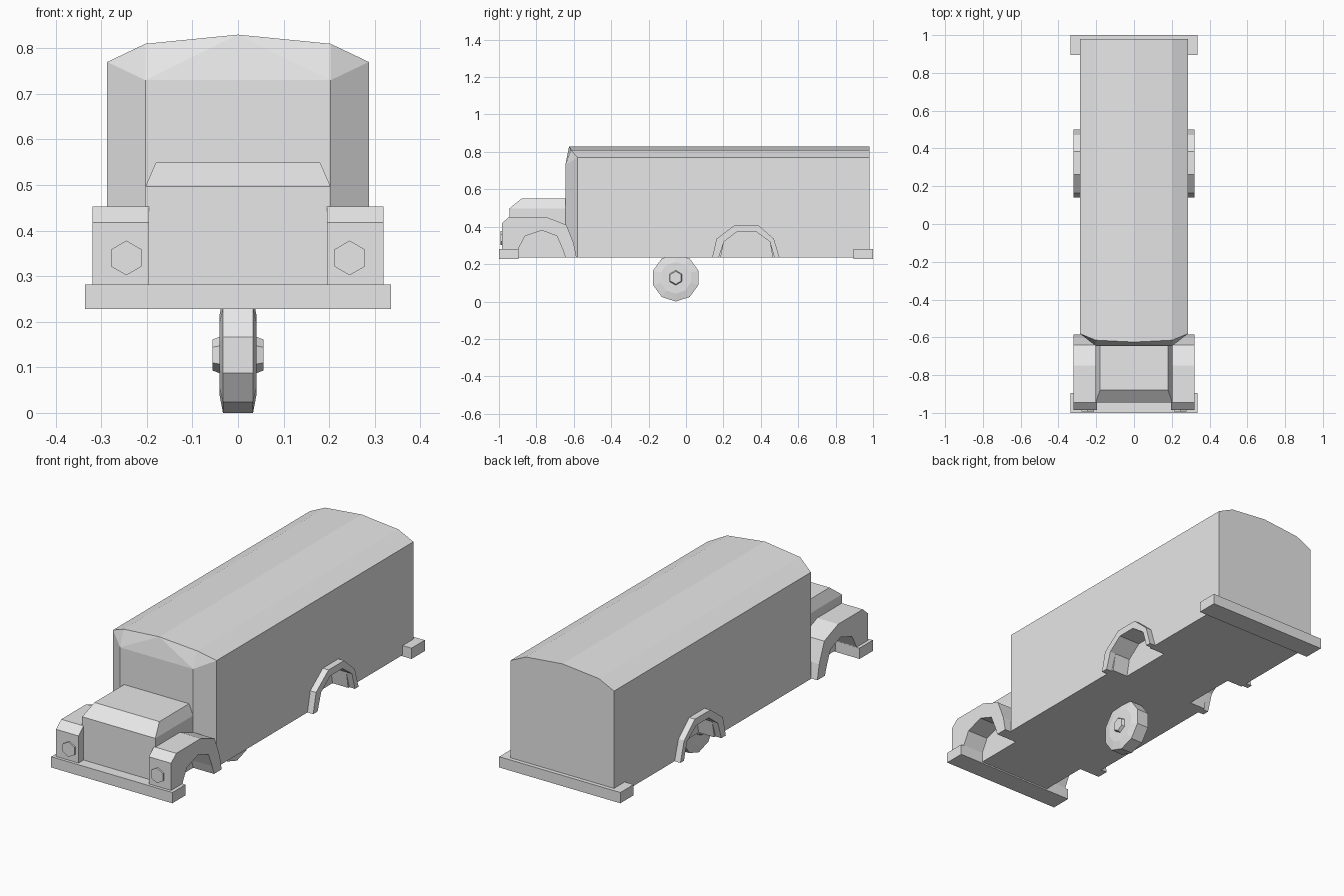
import bpy, bmesh, math
from mathutils import Matrix

cube = bpy.data.objects.get("Cube")
if cube:
    bpy.data.objects.remove(cube, do_unlink=True)

grey = bpy.data.materials.new("plain_grey")
grey.use_nodes = True
grey.diffuse_color = (0.8, 0.8, 0.8, 1)
grey.node_tree.nodes["Principled BSDF"].inputs["Base Color"].default_value = (0.8, 0.8, 0.8, 1)

FLOOR = 0.235


def finish(name, bm):
    bmesh.ops.recalc_face_normals(bm, faces=bm.faces)
    mesh = bpy.data.meshes.new(name)
    bm.to_mesh(mesh)
    bm.free()
    mesh.materials.append(grey)
    obj = bpy.data.objects.new(name, mesh)
    bpy.context.collection.objects.link(obj)
    return obj


def hull(name, half):
    """Convex solid from points on the +x half, mirrored."""
    bm = bmesh.new()
    points = set(half) | {(-x, y, z) for x, y, z in half}
    for p in sorted(points):
        bm.verts.new(p)
    bmesh.ops.convex_hull(bm, input=bm.verts)
    bmesh.ops.dissolve_limit(bm, angle_limit=0.01, verts=bm.verts, edges=bm.edges)
    return finish(name, bm)


def prism(name, outline, x0, x1):
    """Side outline (y, z) extruded across x."""
    bm = bmesh.new()
    face = bm.faces.new([bm.verts.new((x0, y, z)) for y, z in outline])
    new = bmesh.ops.extrude_face_region(bm, geom=[face])["geom"]
    bmesh.ops.translate(bm, vec=(x1 - x0, 0, 0),
                        verts=[v for v in new if isinstance(v, bmesh.types.BMVert)])
    return finish(name, bm)


def lathe(name, profile, sides, centre, turn):
    """Solid of revolution about x from (x, radius) rings."""
    bm = bmesh.new()
    rings = [[bm.verts.new((x, r * math.cos(turn + math.tau * i / sides),
                            r * math.sin(turn + math.tau * i / sides)))
              for i in range(sides)] for x, r in profile]
    for a, b in zip(rings, rings[1:]):
        for i in range(sides):
            j = (i + 1) % sides
            bm.faces.new((a[i], a[j], b[j], b[i]))
    bm.faces.new(rings[0])
    bm.faces.new(rings[-1])
    bmesh.ops.translate(bm, vec=centre, verts=bm.verts)
    return finish(name, bm)


# Long body with arched roof and angled front corners
back = 0.98
body = hull("body", [
    (0.287, back, FLOOR), (0.287, back, 0.77), (0.203, back, 0.81), (0, back, 0.83),
    (0.287, -0.58, FLOOR), (0.287, -0.58, 0.77),
    (0.203, -0.645, FLOOR), (0.203, -0.645, 0.73),
    (0.203, -0.615, 0.81), (0, -0.625, 0.83)])

# Hood with chamfered top
hull("hood", [
    (0.203, -0.945, FLOOR), (0.203, -0.945, 0.497), (0.18, -0.88, 0.55),
    (0.203, -0.62, FLOOR), (0.203, -0.62, 0.497), (0.18, -0.62, 0.55)])

# Bumpers
for name, y0, y1 in (("front_bumper", -1, -0.895), ("rear_bumper", 0.895, 1)):
    prism(name, [(y0, 0.228), (y1, 0.228), (y1, 0.282), (y0, 0.282)], -0.336, 0.336)

# Fender outlines and wheel openings
front_outer = [(-0.985, FLOOR), (-0.985, 0.418), (-0.945, 0.453), (-0.75, 0.453),
               (-0.64, 0.41), (-0.6, 0.31), (-0.585, FLOOR)]
front_arch = [(-0.645, FLOOR), (-0.66, 0.28), (-0.69, 0.35), (-0.77, 0.38),
              (-0.86, 0.35), (-0.895, 0.285), (-0.905, FLOOR)]
rear_outer = [(0.14, FLOOR), (0.163, 0.335), (0.262, 0.41), (0.385, 0.41),
              (0.47, 0.335), (0.5, FLOOR)]
rear_arch = [(0.472, FLOOR), (0.448, 0.32), (0.372, 0.375), (0.275, 0.375),
             (0.203, 0.32), (0.175, FLOOR)]

for side, s in (("left", 1), ("right", -1)):
    prism(side + "_front_fender", front_outer + front_arch, s * 0.195, s * 0.319)
    prism(side + "_rear_fender", rear_outer + rear_arch, s * 0.28, s * 0.319)

    # Rear wheel well cut into the body
    well = [(y, z if z > FLOOR else FLOOR - 0.05) for y, z in rear_arch]
    cutter = prism(side + "_wheel_well_cutter", well, s * 0.2, s * 0.35)
    cutter.hide_render = True
    cutter.hide_viewport = True
    cut = body.modifiers.new(side + "_wheel_well", 'BOOLEAN')
    cut.operation = 'DIFFERENCE'
    cut.solver = 'EXACT'
    cut.object = cutter

    # Hexagonal headlight
    bm = bmesh.new()
    bmesh.ops.create_cone(bm, cap_ends=True, segments=6, radius1=0.038, radius2=0.038, depth=0.02)
    bmesh.ops.transform(bm, verts=bm.verts, matrix=Matrix.Translation((s * 0.245, -0.983, 0.34))
                        @ Matrix.Rotation(math.pi / 2, 4, 'X'))
    finish(side + "_headlight", bm)

# Single wheel under the middle of the body
centre = (0, -0.055, 0.127)
tyre_half = [(0.041, 0.085), (0.033, 0.127)]
lathe("wheel", [(-x, r) for x, r in tyre_half] + tyre_half[::-1], 10, centre, math.pi / 10)
lathe("wheel_hub", [(-0.056, 0.034), (-0.04, 0.04), (0.04, 0.04), (0.056, 0.034)],
      6, centre, math.pi / 6)
